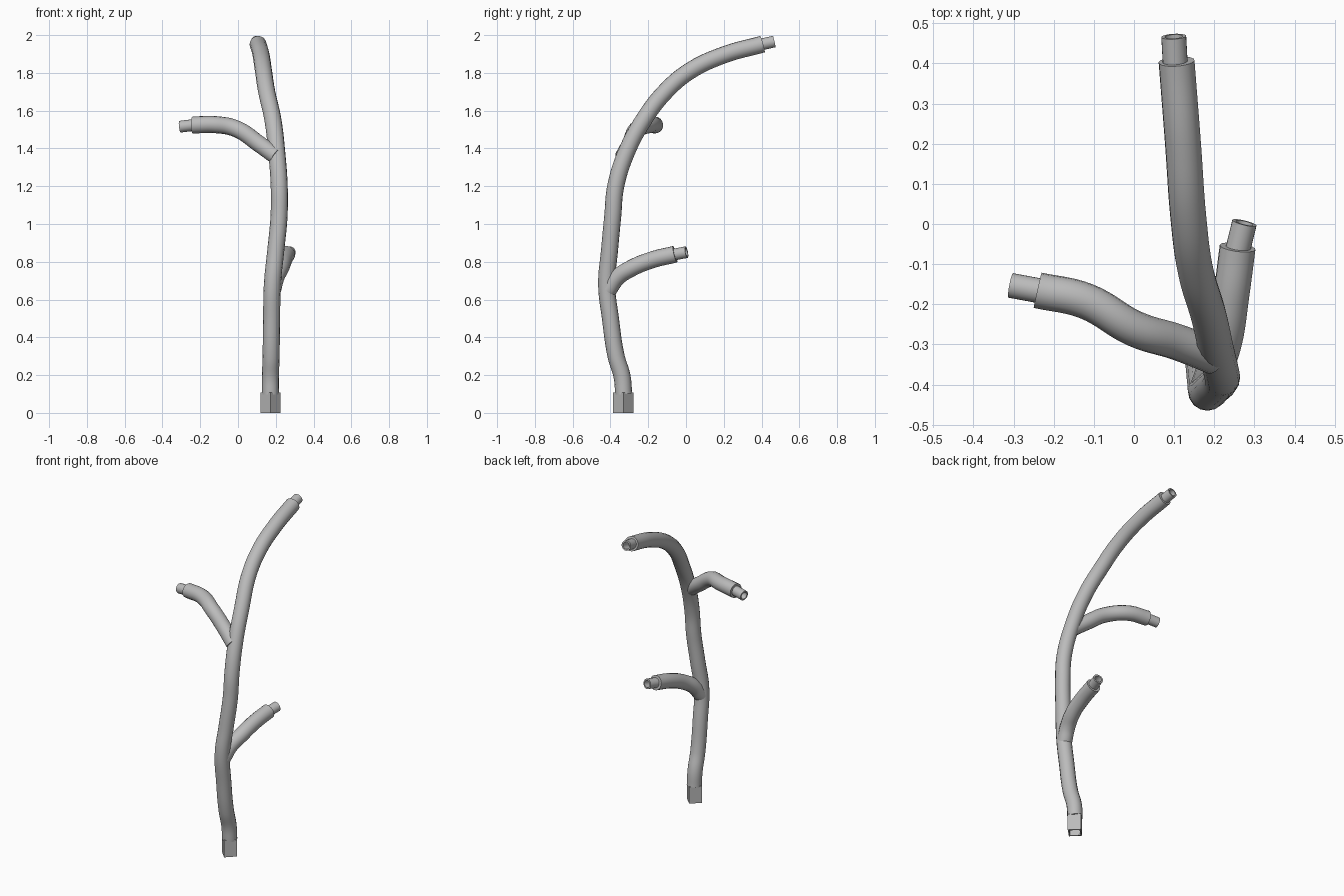
import bpy, bmesh, math
from mathutils import Vector, Matrix

cube = bpy.data.objects.get("Cube")
if cube:
    bpy.data.objects.remove(cube, do_unlink=True)

grey = bpy.data.materials.new("warm grey")
grey.use_nodes = True
grey.diffuse_color = (0.5, 0.5, 0.5, 1)
grey.node_tree.nodes["Principled BSDF"].inputs["Base Color"].default_value = grey.diffuse_color


def finish(obj):
    bpy.ops.object.select_all(action='DESELECT')
    obj.select_set(True)
    bpy.context.view_layer.objects.active = obj
    if obj.type == 'CURVE':
        bpy.ops.object.convert(target='MESH')
        obj = bpy.context.object
    bpy.ops.object.shade_smooth_by_angle(angle=math.radians(35))


def limb(name, points, radius=0.045):
    """Round limb swept along a smooth path."""
    curve = bpy.data.curves.new(name, 'CURVE')
    curve.dimensions = '3D'
    curve.bevel_depth = radius
    curve.bevel_resolution = 6
    curve.resolution_u = 8
    curve.use_fill_caps = True
    spline = curve.splines.new('BEZIER')
    spline.bezier_points.add(len(points) - 1)
    for bp, p in zip(spline.bezier_points, points):
        bp.co = p
        bp.handle_left_type = bp.handle_right_type = 'AUTO'
    curve.materials.append(grey)
    obj = bpy.data.objects.new(name, curve)
    bpy.context.collection.objects.link(obj)
    finish(obj)


def hollow_tube(name, start, end, outer, inner, sides, depth, spin=0.0):
    """Tube with an open mouth at end and a floor inside at the given depth."""
    start, end = Vector(start), Vector(end)
    length = (end - start).length
    turn = (end - start).to_track_quat('Z', 'Y').to_matrix().to_4x4()
    place = Matrix.Translation(start) @ turn
    bm = bmesh.new()
    rings = []
    for r, h in ((outer, 0), (outer, length), (inner, length), (inner, length - depth)):
        ring = []
        for i in range(sides):
            a = spin + math.tau * i / sides
            ring.append(bm.verts.new(place @ Vector((r * math.cos(a), r * math.sin(a), h))))
        rings.append(ring)
    for low, high in zip(rings, rings[1:]):
        for i in range(sides):
            j = (i + 1) % sides
            bm.faces.new((low[i], low[j], high[j], high[i]))
    bm.faces.new(rings[0][::-1])
    bm.faces.new(rings[-1])
    bmesh.ops.recalc_face_normals(bm, faces=bm.faces)
    mesh = bpy.data.meshes.new(name)
    bm.to_mesh(mesh)
    bm.free()
    mesh.materials.append(grey)
    obj = bpy.data.objects.new(name, mesh)
    bpy.context.collection.objects.link(obj)
    finish(obj)


# Main trunk, curving up and over to the back
limb("trunk", [
    (0.172, -0.33, 0.10), (0.172, -0.338, 0.19), (0.175, -0.37, 0.30),
    (0.178, -0.40, 0.50), (0.182, -0.42, 0.68), (0.20, -0.405, 0.86),
    (0.217, -0.388, 1.04), (0.218, -0.372, 1.20), (0.205, -0.315, 1.38),
    (0.185, -0.225, 1.55), (0.152, -0.11, 1.70), (0.135, 0.02, 1.81),
    (0.122, 0.20, 1.895), (0.106, 0.405, 1.952)])
# Upper branch, reaching to the right
limb("upper_branch", [
    (0.20, -0.33, 1.36), (0.11, -0.295, 1.425), (0.0, -0.26, 1.50),
    (-0.12, -0.192, 1.526), (-0.24, -0.165, 1.524)])
# Lower branch, reaching to the back
limb("lower_branch", [
    (0.183, -0.412, 0.65), (0.20, -0.365, 0.715), (0.225, -0.29, 0.765),
    (0.242, -0.18, 0.81), (0.258, -0.058, 0.84)])

# Hollow spigots on the limb ends
for name, start, end in (
        ("trunk_spigot", (0.105, 0.36, 1.942), (0.099, 0.467, 1.966)),
        ("upper_spigot", (-0.21, -0.171, 1.527), (-0.307, -0.153, 1.515)),
        ("lower_spigot", (0.25, -0.10, 0.831), (0.275, 0.003, 0.851))):
    hollow_tube(name, start, end, 0.031, 0.022, 24, 0.07)

# Square socket at the foot, open underneath
hollow_tube("base_socket", (0.172, -0.332, 0.107), (0.172, -0.332, 0.0),
            0.054, 0.043, 4, 0.095)
